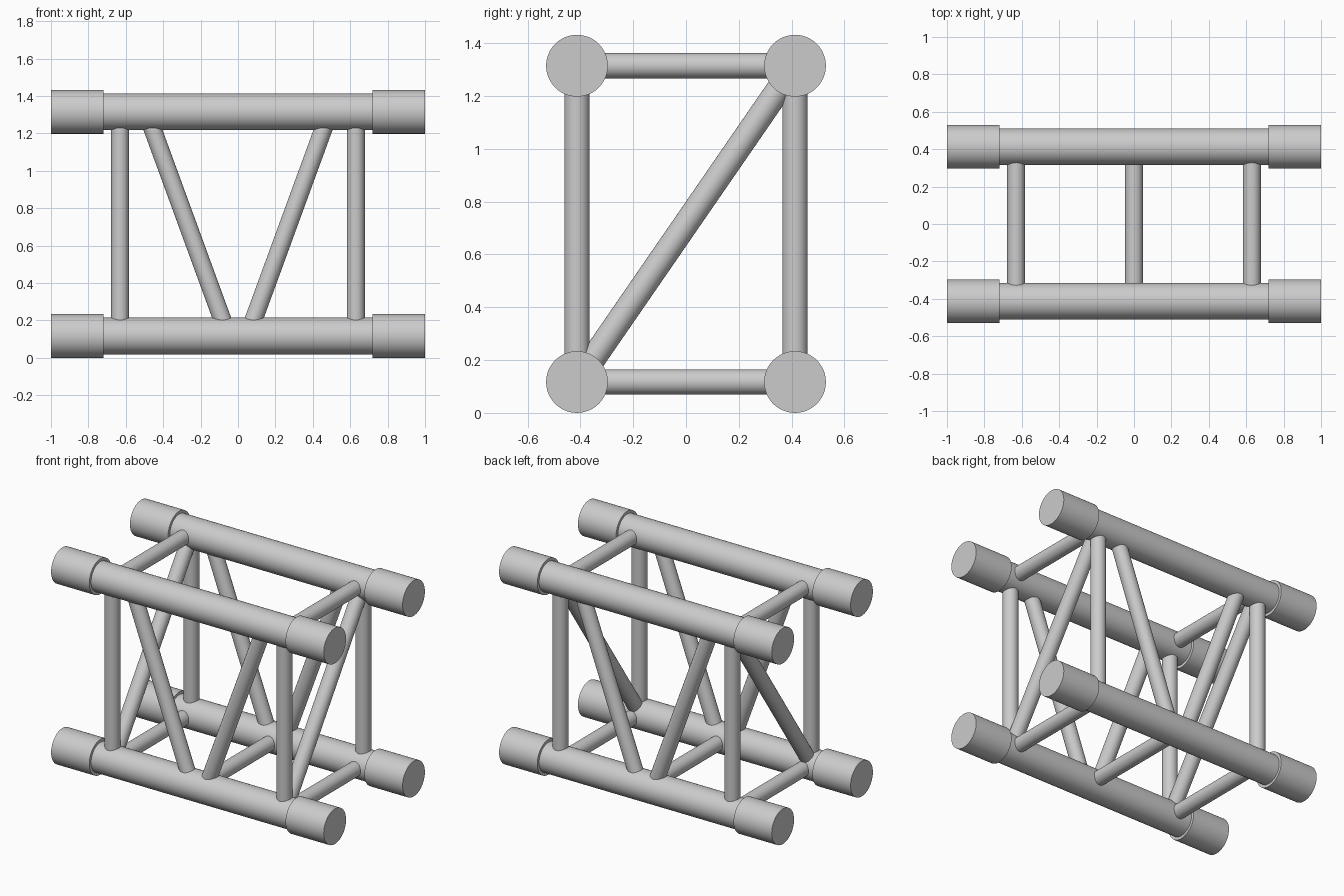
import bpy
import math
from mathutils import Vector

if "Cube" in bpy.data.objects:
    bpy.data.objects.remove(bpy.data.objects["Cube"], do_unlink=True)

# Main dimensions
Y, LOW, HIGH = 0.413, 0.117, 1.315
RAIL_R, SLEEVE_R, STRUT_R = 0.098, 0.117, 0.048
POST_X, SLEEVE_X = 0.63, 0.72

metal = bpy.data.materials.new("light grey metal")
metal.use_nodes = True
grey = (0.6, 0.6, 0.6, 1)
metal.diffuse_color = grey
metal.node_tree.nodes["Principled BSDF"].inputs["Base Color"].default_value = grey


def tube(name, start, end, radius, sides=32):
    """Smooth closed cylinder between two points."""
    a, b = Vector(start), Vector(end)
    axis = b - a
    bpy.ops.mesh.primitive_cylinder_add(
        vertices=sides, radius=radius, depth=axis.length, location=(a + b) / 2,
        rotation=axis.to_track_quat("Z", "Y").to_euler())
    obj = bpy.context.object
    obj.name = name
    obj.data.materials.append(metal)
    bpy.ops.object.shade_smooth_by_angle(angle=math.radians(35))


for y, face in ((-Y, "front"), (Y, "back")):
    # Long rails with thicker end sleeves
    for z, level in ((LOW, "lower"), (HIGH, "upper")):
        tube(f"{level}_{face}_rail", (-SLEEVE_X - 0.02, y, z), (SLEEVE_X + 0.02, y, z), RAIL_R, 48)
        for s, side in ((1, "left"), (-1, "right")):
            tube(f"{level}_{face}_{side}_sleeve", (s * SLEEVE_X, y, z), (s, y, z), SLEEVE_R, 48)
    # Upright posts and slanted braces
    for s, side in ((1, "left"), (-1, "right")):
        tube(f"{face}_{side}_post", (s * POST_X, y, LOW), (s * POST_X, y, HIGH), STRUT_R)
        tube(f"{face}_{side}_brace", (s * 0.052, y, LOW), (s * 0.49, y, HIGH), STRUT_R)

# End frames: cross struts and diagonals
for s, side in ((1, "left"), (-1, "right")):
    x = s * POST_X
    for z, level in ((LOW, "lower"), (HIGH, "upper")):
        tube(f"{level}_{side}_cross_strut", (x, -Y, z), (x, Y, z), STRUT_R)
    tube(f"{side}_end_diagonal", (x, -Y, LOW), (x, Y, HIGH), STRUT_R)

# Single middle strut across the bottom
tube("lower_middle_cross_strut", (0, -Y, LOW), (0, Y, LOW), STRUT_R)
